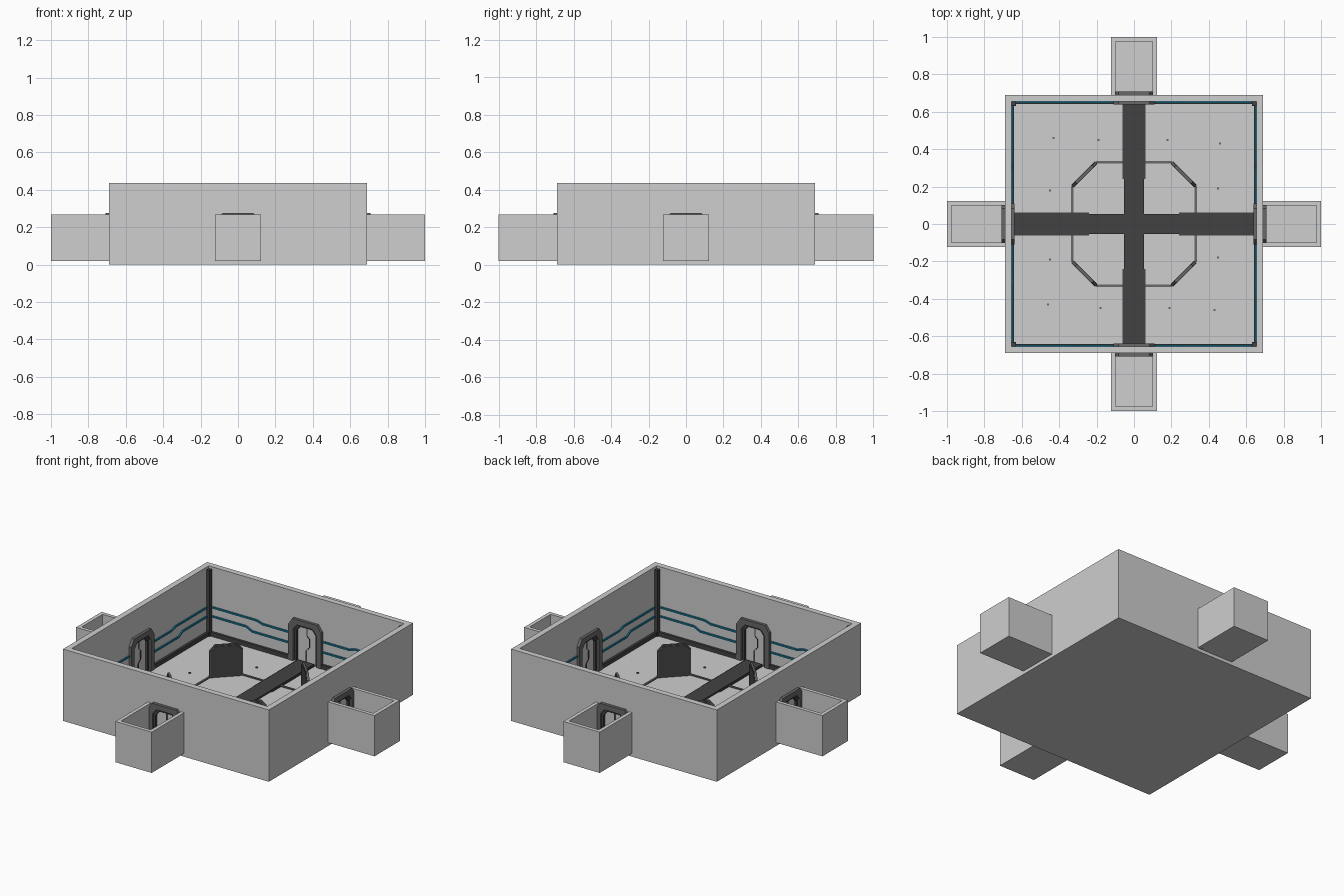
import bpy, bmesh, math
from mathutils import Vector

if "Cube" in bpy.data.objects:
    bpy.data.objects.remove(bpy.data.objects["Cube"])


def material(name, rgb):
    m = bpy.data.materials.new(name)
    m.diffuse_color = (*rgb, 1)
    m.use_nodes = True
    m.node_tree.nodes["Principled BSDF"].inputs["Base Color"].default_value = m.diffuse_color
    return m


LIGHT = material("light_grey", (0.62, 0.62, 0.62))
MID = material("mid_grey", (0.14, 0.14, 0.14))
DARK = material("dark_grey", (0.055, 0.055, 0.055))
TEAL = material("teal", (0.01, 0.2, 0.33))


def prism(name, pts, y0, y1, mat, copies=4, turn=0.0):
    """Extrude an (x, z) outline from y0 to y1, then repeat it around z."""
    bm = bmesh.new()
    a = [bm.verts.new((x, y0, z)) for x, z in pts]
    b = [bm.verts.new((x, y1, z)) for x, z in pts]
    bm.faces.new(a)
    bm.faces.new(b[::-1])
    for i in range(len(pts)):
        j = (i + 1) % len(pts)
        bm.faces.new((a[j], a[i], b[i], b[j]))
    bmesh.ops.recalc_face_normals(bm, faces=bm.faces)
    me = bpy.data.meshes.new(name)
    bm.to_mesh(me)
    bm.free()
    me.materials.append(mat)
    for k in range(copies):
        ob = bpy.data.objects.new(f"{name}_{k + 1}" if copies > 1 else name, me)
        ob.rotation_euler.z = turn + k * math.pi / 2
        bpy.context.collection.objects.link(ob)


def box(name, x0, x1, y0, y1, z0, z1, mat, copies=4):
    prism(name, [(x0, z0), (x1, z0), (x1, z1), (x0, z1)], y0, y1, mat, copies)


def arch(w, h, cx, cz, base=0.02):
    """Open outline with chamfered top corners, left foot to right foot."""
    return [(-w, base), (-w, h - cz), (-w + cx, h), (w - cx, h), (w, h - cz), (w, base)]


OUT, INN, TOP, FL = 0.69, 0.655, 0.435, 0.02

# room floor and walls with door openings
box("room_floor", -OUT, OUT, -OUT, OUT, 0, FL, LIGHT, 1)
hole = arch(0.085, 0.25, 0.03, 0.035)
prism("room_wall", [(-OUT, FL)] + hole + [(INN, FL), (INN, TOP), (-OUT, TOP)], INN, OUT, LIGHT)

# open-topped corridors
CW, CI, CT = 0.122, 0.1, 0.267
box("corridor_floor", -CW, CW, OUT, 1.0, FL, 0.03, LIGHT)
box("corridor_end", -CW, CW, 0.977, 1.0, 0.03, CT, LIGHT)
box("corridor_side_left", -CW, -CI, OUT, 0.977, 0.03, CT, LIGHT)
box("corridor_side_right", CI, CW, OUT, 0.977, 0.03, CT, LIGHT)

# doors: outer frame, inner lip, panel and stepped seam
prism("door_frame", arch(0.11, 0.277, 0.028, 0.04) + arch(0.078, 0.245, 0.026, 0.032)[::-1],
      0.638, 0.708, MID)
prism("door_lip", arch(0.08, 0.247, 0.027, 0.033) + arch(0.064, 0.232, 0.022, 0.028)[::-1],
      0.65, 0.696, DARK)
prism("door_panel", arch(0.066, 0.234, 0.022, 0.028), 0.664, 0.682, LIGHT)
seam = [(-0.012, FL), (-0.012, 0.09), (0.012, 0.115), (0.012, 0.165), (-0.004, 0.18), (-0.004, 0.233)]
prism("door_seam", seam + [(x + 0.006, z) for x, z in seam[::-1]], 0.661, 0.685, DARK)

# wall trim: skirting, corner posts and teal light lines on both sides of each door
for s, side in ((-1, "left"), (1, "right")):
    x0, x1 = sorted((s * 0.11, s * 0.645))
    box("skirting_" + side, x0, x1, 0.641, INN, FL, 0.045, DARK)
    for label, z, bend, drop in (("upper", 0.187, 0.33, 0.012), ("lower", 0.132, 0.40, 0.02)):
        line = [(s * 0.64, z), (s * bend, z), (s * (bend - 0.04), z - drop), (s * 0.11, z - drop)]
        prism(f"light_line_{label}_{side}",
              line + [(x, q + 0.01) for x, q in line[::-1]], 0.647, INN, TEAL)
box("corner_post", 0.632, INN, 0.632, INN, FL, 0.42, DARK)

# dark cross walkway
box("walkway_centre", -0.054, 0.054, -0.054, 0.054, FL, 0.03, DARK, 1)
box("walkway_arm", -0.054, 0.054, 0.054, 0.65, FL, 0.03, DARK)
box("walkway_edge", -0.061, 0.061, 0.24, 0.65, FL, 0.026, DARK)

# octagon floor outline
box("octagon_line_left", -0.2, -0.054, 0.324, 0.336, FL, 0.026, MID)
box("octagon_line_right", 0.054, 0.2, 0.324, 0.336, FL, 0.026, MID)

# upright screens on the diagonal sides of the octagon
D = 0.375
turn = math.pi / 4
rim = arch(0.094, 0.215, 0.03, 0.035)
core = arch(0.088, 0.209, 0.028, 0.033)
prism("screen_body", rim, D - 0.006, D + 0.006, MID, 4, turn)
prism("screen_face_inner", core, D - 0.009, D - 0.006, DARK, 4, turn)
prism("screen_face_outer", core, D + 0.006, D + 0.009, DARK, 4, turn)

# small floor studs
for i, (x, y) in enumerate(((0.46, 0.43), (0.18, 0.45), (0.45, 0.19))):
    box(f"floor_stud_{i + 1}", x - 0.005, x + 0.005, y - 0.005, y + 0.005, FL, 0.026, MID)
